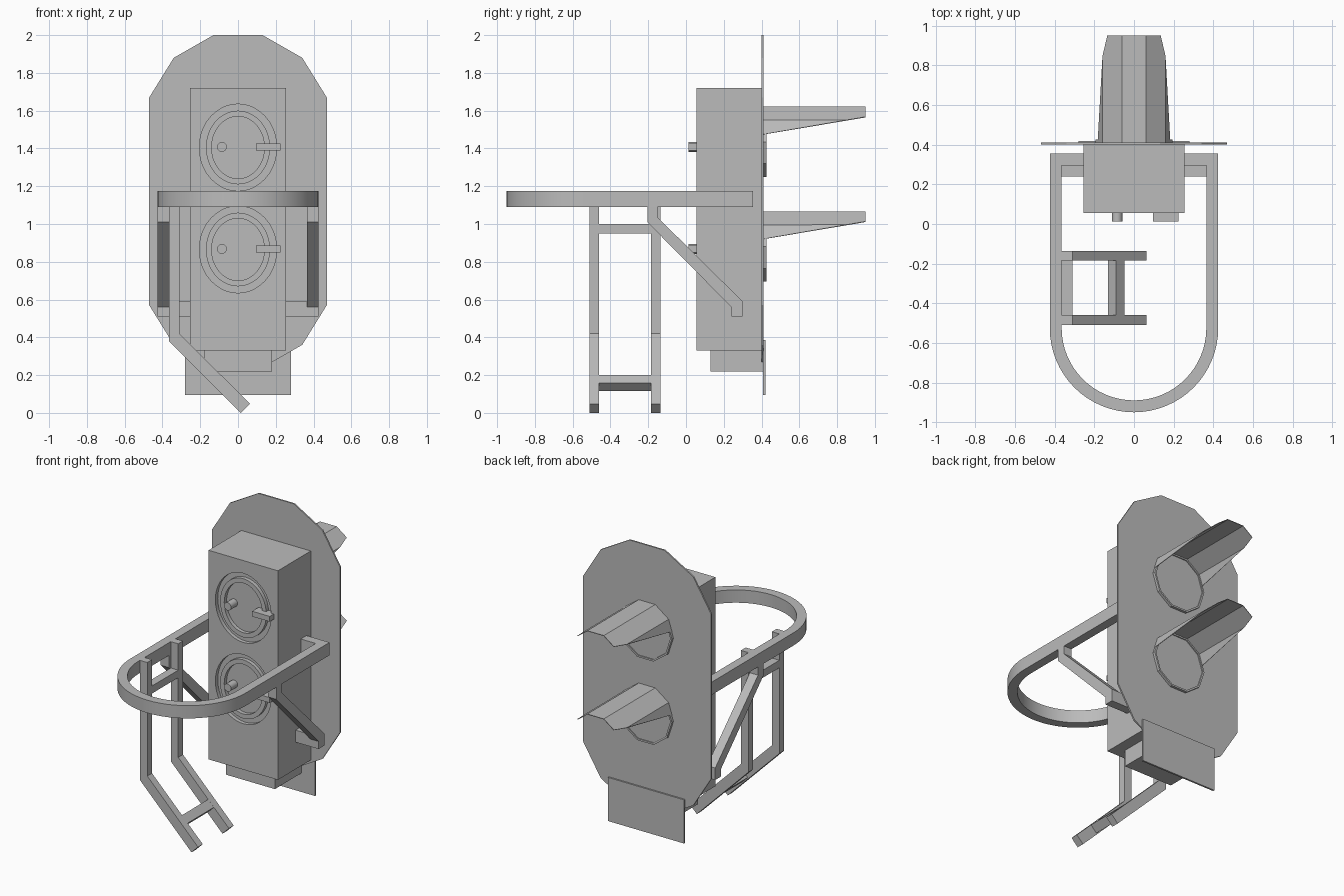
import bpy, bmesh, math
from mathutils import Vector

if "Cube" in bpy.data.objects:
    bpy.data.objects.remove(bpy.data.objects["Cube"])

grey = bpy.data.materials.new("signal_grey")
grey.diffuse_color = (0.5, 0.5, 0.5, 1)
grey.use_nodes = True
grey.node_tree.nodes["Principled BSDF"].inputs["Base Color"].default_value = grey.diffuse_color


def finish(name, bm):
    bmesh.ops.recalc_face_normals(bm, faces=bm.faces)
    me = bpy.data.meshes.new(name)
    bm.to_mesh(me)
    bm.free()
    ob = bpy.data.objects.new(name, me)
    bpy.context.collection.objects.link(ob)
    me.materials.append(grey)
    return ob


def smooth(ob):
    bpy.ops.object.select_all(action='DESELECT')
    ob.select_set(True)
    bpy.context.view_layer.objects.active = ob
    bpy.ops.object.shade_smooth_by_angle(angle=math.radians(30))


def prism(name, pts, axis, a, b):
    """Extrude a 2D outline along an axis from a to b (remaining axes keep x, y, z order)."""
    def place(p, d):
        v = list(p)
        v.insert(axis, d)
        return v
    bm = bmesh.new()
    lo = [bm.verts.new(place(p, a)) for p in pts]
    hi = [bm.verts.new(place(p, b)) for p in pts]
    bm.faces.new(lo)
    bm.faces.new(hi)
    n = len(pts)
    for i in range(n):
        j = (i + 1) % n
        bm.faces.new((lo[i], lo[j], hi[j], hi[i]))
    return finish(name, bm)


def box(name, x, y, z):
    return prism(name, [(x[0], y[0]), (x[1], y[0]), (x[1], y[1]), (x[0], y[1])], 2, *z)


def oval(cz, rx, rz, n):
    return [(rx * math.cos(2 * math.pi * i / n), cz + rz * math.sin(2 * math.pi * i / n))
            for i in range(n)]


def collar(name, outer, inner, y0, y1):
    """Flat ring between two matching outlines in the xz plane."""
    bm = bmesh.new()
    loops = [[bm.verts.new((x, y, z)) for x, z in pts]
             for pts, y in ((outer, y0), (outer, y1), (inner, y1), (inner, y0))]
    n = len(outer)
    for k in range(4):
        a, b = loops[k], loops[(k + 1) % 4]
        for i in range(n):
            j = (i + 1) % n
            bm.faces.new((a[i], a[j], b[j], b[i]))
    return finish(name, bm)


# Oval backboard
half = [(0.13, 2.0), (0.34, 1.88), (0.47, 1.67), (0.47, 0.57), (0.34, 0.36), (0.13, 0.24)]
prism("backboard", half + [(-x, z) for x, z in reversed(half)], 1, 0.40, 0.41)

# Lamp housing, base block and number plate
housing = box("housing", (-0.255, 0.255), (0.055, 0.40), (0.33, 1.72))
box("base_block", (-0.18, 0.18), (0.13, 0.408), (0.22, 0.33))
box("lower_plate", (-0.28, 0.28), (0.408, 0.42), (0.095, 0.385))

# Recessed oval access doors with raised rim, knob and latch
for cz in (1.405, 0.865):
    cutter = prism("door_cutter", oval(cz, 0.205, 0.23, 40), 1, 0.0, 0.08)
    cutter.hide_render = True
    mod = housing.modifiers.new("recess", 'BOOLEAN')
    mod.operation = 'DIFFERENCE'
    mod.solver = 'EXACT'
    mod.object = cutter
    bpy.context.view_layer.objects.active = housing
    bpy.ops.object.modifier_apply(modifier=mod.name)
    bpy.data.objects.remove(cutter)
    smooth(collar("door_rim", oval(cz, 0.17, 0.195, 40), oval(cz, 0.14, 0.165, 40), 0.055, 0.085))
    knob = [(x - 0.085, z) for x, z in oval(cz + 0.003, 0.026, 0.026, 16)]
    smooth(prism("door_knob", knob, 1, 0.012, 0.085))
    box("door_latch", (0.095, 0.225), (0.012, 0.08), (cz - 0.015, cz + 0.02))
smooth(housing)

# Ten-sided lenses with slanted hoods on the back
for cz in (1.434, 0.88):
    r = 0.195
    collar("lens_rim", oval(cz, r, r, 10), oval(cz, r - 0.012, r - 0.012, 10), 0.408, 0.427)
    prism("lens", oval(cz, r - 0.01, r - 0.01, 10), 1, 0.408, 0.42)
    bm = bmesh.new()
    pts = oval(cz, r, r, 10)
    near = [bm.verts.new((x, 0.408, z)) for x, z in pts]
    far = [bm.verts.new((x, 0.95, z)) for x, z in pts]
    for i in range(10):
        j = (i + 1) % 10
        bm.faces.new((near[i], near[j], far[j], far[i]))
    # trim away everything below the sloping lower edge
    bmesh.ops.bisect_plane(bm, geom=bm.verts[:] + bm.edges[:] + bm.faces[:],
                           plane_co=Vector((0, 0.408, cz + 0.04)),
                           plane_no=Vector((0, -0.092, 0.542)).normalized(), clear_inner=True)
    hood = finish("hood", bm)
    mod = hood.modifiers.new("thickness", 'SOLIDIFY')
    mod.thickness = 0.004
    mod.offset = 0

# Safety rail: straight sides, round front, ends turned in to the housing
def arc(r):
    return [(r * math.cos(t), -0.525 + r * math.sin(t))
            for t in (-math.pi * i / 32 for i in range(33))]


outline = ([(0.255, 0.355), (0.425, 0.355)] + arc(0.425) + [(-0.425, 0.355), (-0.255, 0.355),
           (-0.255, 0.295), (-0.365, 0.295)] + arc(0.365)[::-1] + [(0.365, 0.295), (0.255, 0.295)])
smooth(prism("safety_rail", outline, 2, 1.09, 1.175))

# Diagonal rail braces with feet reaching the housing
brace = [(-0.205, 1.09), (-0.205, 1.01), (0.24, 0.56), (0.24, 0.51),
         (0.30, 0.51), (0.30, 0.59), (-0.15, 1.035), (-0.15, 1.09)]
for s in (-1, 1):
    prism("rail_brace", brace, 0, s * 0.365, s * 0.425)
    box("brace_foot", (s * 0.255, s * 0.365), (0.24, 0.30), (0.51, 0.59))

# Bent ladder hung inside the left of the rail
rail = [(-0.365, 1.175), (-0.31, 1.175), (-0.31, 0.42), (0.063, 0.048), (0.015, 0.0), (-0.365, 0.38)]
for y in (-0.51, -0.185):
    prism("ladder_rail", rail, 1, y, y + 0.05)
box("upper_rung", (-0.365, -0.31), (-0.46, -0.185), (0.95, 1.0))
prism("lower_rung", [(-0.132, 0.158), (-0.09, 0.2), (-0.048, 0.158), (-0.09, 0.116)], 1, -0.46, -0.185)
